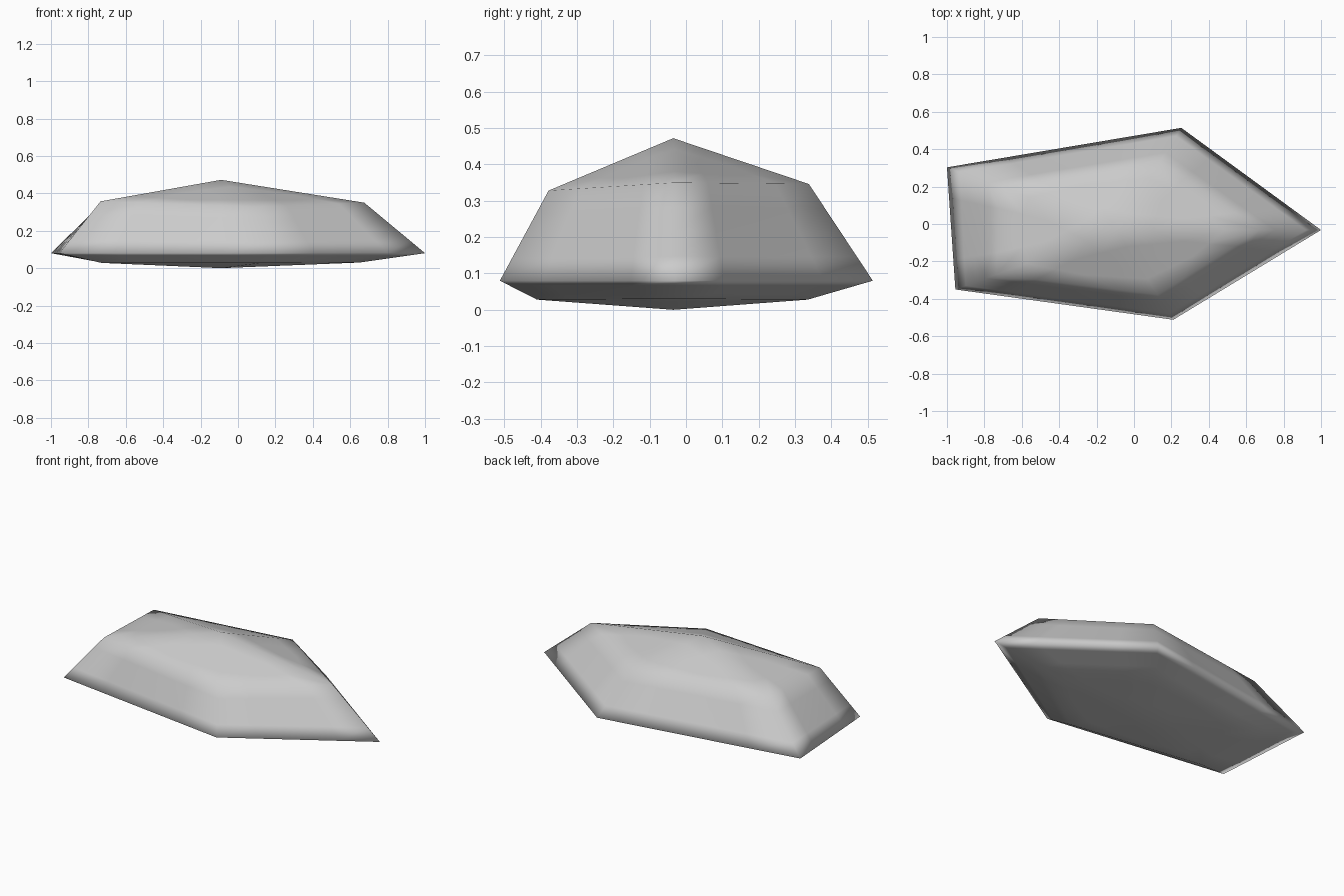
import bpy, bmesh

if "Cube" in bpy.data.objects:
    bpy.data.objects.remove(bpy.data.objects["Cube"])

# Five-sided rings of the stone, from the underside up
bottom = [(-0.72, 0.20, 0.028), (-0.73, -0.28, 0.028), (0.125, -0.41, 0.028),
          (0.65, -0.03, 0.03), (0.14, 0.335, 0.028)]
girdle = [(-1.0, 0.303, 0.08), (-0.955, -0.35, 0.08), (0.21, -0.512, 0.08),
          (1.0, -0.032, 0.08), (0.253, 0.514, 0.08)]
crown = [(-0.72, 0.20, 0.355), (-0.735, -0.27, 0.357), (0.125, -0.378, 0.328),
         (0.675, -0.032, 0.35), (0.14, 0.338, 0.346)]

bm = bmesh.new()
rings = [[bm.verts.new(p) for p in ring] for ring in (bottom, girdle, crown)]
base = bm.verts.new((-0.09, -0.035, 0.0))
apex = bm.verts.new((-0.09, -0.035, 0.472))

# Sloping side panels, underside fan and peaked top fan
for i in range(5):
    j = (i + 1) % 5
    for low, high in zip(rings, rings[1:]):
        bm.faces.new((low[i], low[j], high[j], high[i]))
    bm.faces.new((base, rings[0][j], rings[0][i]))
    bm.faces.new((apex, rings[2][i], rings[2][j]))
bmesh.ops.recalc_face_normals(bm, faces=bm.faces)
for f in bm.faces:
    f.smooth = True

mesh = bpy.data.meshes.new("faceted_stone")
bm.to_mesh(mesh)
bm.free()
stone = bpy.data.objects.new("faceted_stone", mesh)
bpy.context.collection.objects.link(stone)

# Subdivide without rounding, so smooth shading only softens the edges
sub = stone.modifiers.new("soft_edges", 'SUBSURF')
sub.subdivision_type = 'SIMPLE'
sub.levels = sub.render_levels = 2
